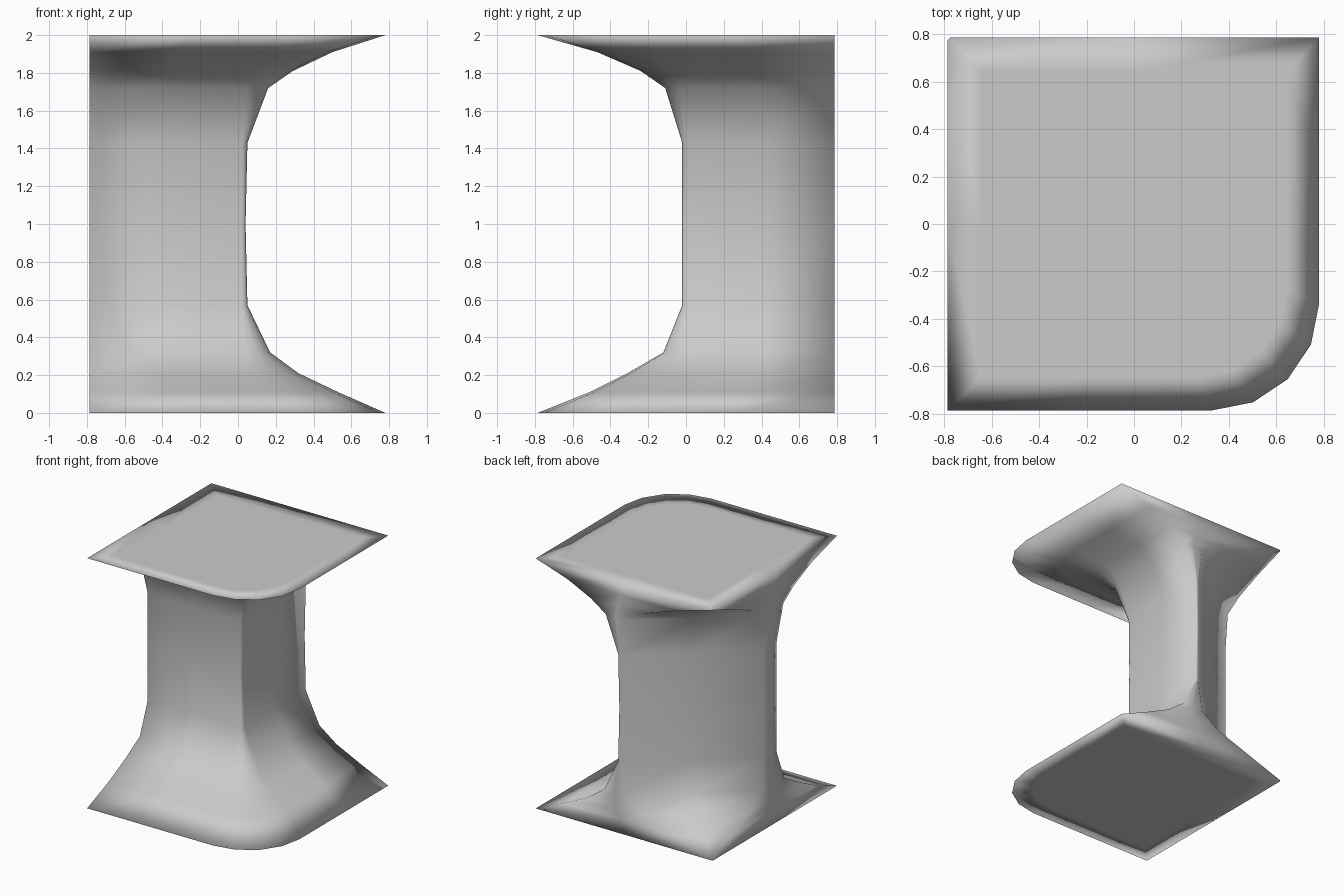
import bpy, bmesh, math

if "Cube" in bpy.data.objects:
    bpy.data.objects.remove(bpy.data.objects["Cube"])

E = 0.785  # half width of the plates

# Levels: height, right edge x, front edge y, corner radius, share of back-left cut
LEVELS = [
    (0.00, 0.78, -0.785, 0.45, 0.00),
    (0.11, 0.53, -0.51, 0.36, 0.40),
    (0.21, 0.32, -0.31, 0.25, 0.76),
    (0.32, 0.17, -0.12, 0.12, 0.96),
    (0.57, 0.05, -0.02, 0.03, 1.00),
    (1.00, 0.04, -0.02, 0.02, 1.00),
    (1.43, 0.05, -0.02, 0.03, 1.00),
    (1.72, 0.16, -0.11, 0.12, 0.96),
    (1.81, 0.29, -0.24, 0.25, 0.76),
    (1.91, 0.50, -0.47, 0.36, 0.40),
    (2.00, 0.78, -0.785, 0.45, 0.00),
]


def section(z, xr, yf, r, cut):
    """Square with a rounded front-right corner and a chamfered back-left one."""
    pts = [(-E, yf), ((-E + xr - r) / 2, yf)]
    for i in range(5):
        a = -math.pi / 2 + i * math.pi / 8
        pts.append((xr - r + r * math.cos(a), yf + r + r * math.sin(a)))
    pts += [(xr, (yf + r + E) / 2), (xr, E)]
    cx = -E + 0.01 + 0.80 * cut
    cy = E - 0.01 - 0.64 * cut
    pts += [((xr + cx) / 2, E), (cx, E),
            ((cx - E) / 2, (E + cy) / 2), (-E, cy), (-E, (cy + yf) / 2)]
    return [(x, y, z) for x, y in pts]


# Flared column, lofted through the levels
bm = bmesh.new()
rings = [[bm.verts.new(p) for p in section(*lv)] for lv in LEVELS]

# Inset rings give the plates a soft-looking rim
bottom = [bm.verts.new((v.co.x * 0.82, v.co.y * 0.82, 0)) for v in rings[0]]
top = [bm.verts.new((v.co.x * 0.82, v.co.y * 0.82, 2)) for v in rings[-1]]
rings = [bottom] + rings + [top]

n = len(bottom)
for a, b in zip(rings, rings[1:]):
    for i in range(n):
        j = (i + 1) % n
        bm.faces.new((a[i], a[j], b[j], b[i]))
bm.faces.new(list(reversed(bottom)))
bm.faces.new(top)
bmesh.ops.recalc_face_normals(bm, faces=bm.faces[:])
for f in bm.faces:
    f.smooth = True

mesh = bpy.data.meshes.new("flared_column")
bm.to_mesh(mesh)
bm.free()
bpy.context.collection.objects.link(bpy.data.objects.new("flared_column", mesh))
